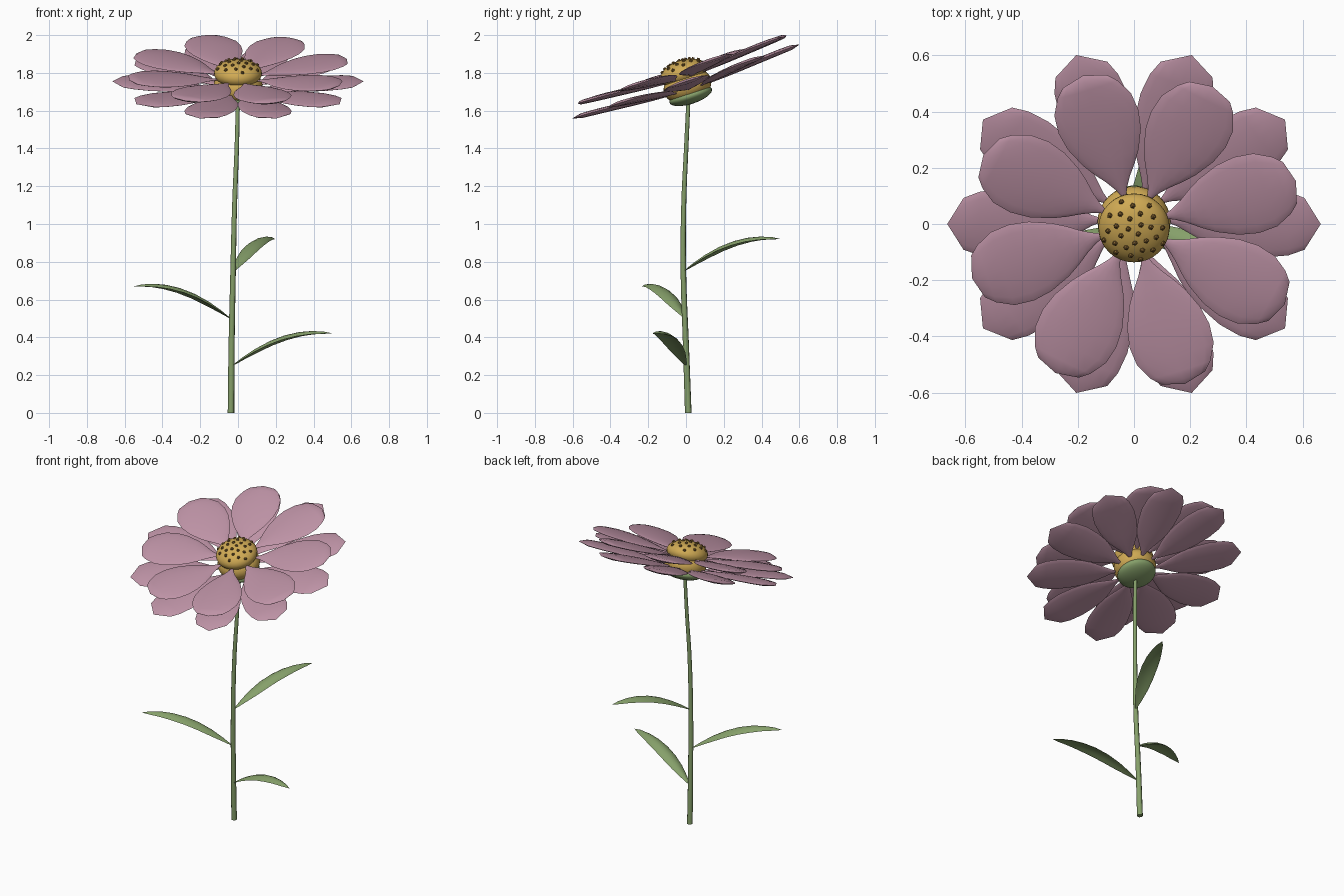
import bpy, bmesh, math
from mathutils import Matrix, Vector

if "Cube" in bpy.data.objects:
    bpy.data.objects.remove(bpy.data.objects["Cube"])


def material(name, rgb):
    m = bpy.data.materials.new(name)
    m.diffuse_color = [(c / 255 / 12.92) if c < 11 else ((c / 255 + 0.055) / 1.055) ** 2.4 for c in rgb] + [1]
    m.use_nodes = True
    m.node_tree.nodes["Principled BSDF"].inputs["Base Color"].default_value = m.diffuse_color
    return m


PINK = material("dusty_pink", (190, 147, 166))
GREEN = material("leaf_green", (134, 160, 106))
GOLD = material("gold", (208, 170, 84))
BROWN = material("seed_brown", (130, 98, 48))


def add_object(name, bm, mat, angle):
    """Turn a bmesh into a smooth-shaded object."""
    bmesh.ops.recalc_face_normals(bm, faces=bm.faces)
    me = bpy.data.meshes.new(name)
    bm.to_mesh(me)
    bm.free()
    me.materials.append(mat)
    ob = bpy.data.objects.new(name, me)
    bpy.context.collection.objects.link(ob)
    bpy.ops.object.select_all(action='DESELECT')
    ob.select_set(True)
    bpy.context.view_layer.objects.active = ob
    bpy.ops.object.shade_smooth_by_angle(angle=math.radians(angle))
    return ob


def blade(name, stations, thick, matrix, mat, fold=0.0):
    """Lens-shaped blade along +x; stations are (x, z, half width)."""
    bm = bmesh.new()
    wmax = max(s[2] for s in stations)
    us = [-1, -0.93, -0.78, -0.4, 0, 0.4, 0.78, 0.93, 1]
    for side in (1, -1):
        rows = []
        for x, z, w in stations:
            rows.append([bm.verts.new((x, w * u, z + fold * u * u * w
                                       + side * thick * (1 - u * u) ** 0.7 * math.sqrt(w / wmax))) for u in us])
        for a, b in zip(rows, rows[1:]):
            for i in range(len(us) - 1):
                bm.faces.new((a[i], b[i], b[i + 1], a[i + 1]))
    bmesh.ops.remove_doubles(bm, verts=bm.verts, dist=0.0002)
    bm.transform(matrix)
    return add_object(name, bm, mat, 38)


# Flower head frame, tipped toward the front
HEAD = Matrix.Translation((0, 0, 1.755)) @ Matrix.Rotation(math.radians(18), 4, 'X')

# Two rings of petals, slightly cupped so the roots sit lower than the tips
LOWER = [(.11, .005), (.15, .02), (.2, .048), (.25, .077), (.3, .1), (.38, .119), (.47, .128),
         (.55, .119), (.607, .097), (.665, 0)]
UPPER = [(.11, .005), (.15, .022), (.185, .043), (.23, .076), (.275, .104), (.35, .136), (.42, .149),
         (.49, .143), (.55, .112), (.582, .082), (.605, 0)]
for ring, outline, count, start, height in (("lower", LOWER, 10, 0, 0), ("upper", UPPER, 8, 17.5, 0.066)):
    tip = outline[-1][0]
    shape = [(x, -0.045 * ((tip - x) / (tip - 0.11)) ** 1.4, w) for x, w in outline]
    for i in range(count):
        turn = Matrix.Rotation(math.radians(start) + math.tau * i / count, 4, 'Z')
        blade(f"{ring}_petal_{i + 1}", shape, 0.015,
              HEAD @ Matrix.Translation((0, 0, height)) @ turn, PINK)


def ball(name, height, radius, half_height, mat):
    bm = bmesh.new()
    bmesh.ops.create_uvsphere(bm, u_segments=32, v_segments=16, radius=1)
    bm.transform(HEAD @ Matrix.Translation((0, 0, height)) @ Matrix.Diagonal((radius, radius, half_height, 1)))
    return add_object(name, bm, mat, 40)


# Green cup, golden core and dome
DOME_Z, DOME_R, DOME_H = 0.045, 0.127, 0.07
ball("calyx", -0.08, 0.118, 0.043, GREEN)
ball("core", -0.025, 0.13, 0.09, GOLD)
ball("dome", DOME_Z, DOME_R, DOME_H, GOLD)

# Seeds spiralling over the dome
seeds = bmesh.new()
N = 28
for i in range(N):
    r = 0.92 * math.sqrt((i + 0.5) / N)
    a = i * math.radians(137.508)
    pos = Vector((DOME_R * r * math.cos(a), DOME_R * r * math.sin(a), DOME_Z + DOME_H * math.sqrt(1 - r * r)))
    bmesh.ops.create_icosphere(seeds, subdivisions=1, radius=0.0105, matrix=HEAD @ Matrix.Translation(pos))
add_object("seeds", seeds, BROWN, 30)

# Gently bent, tapering stem
path = [(-.037, .012, 0, .018), (-.034, .0, .35, .0165), (-.026, -.014, .75, .015),
        (-.018, -.012, 1.1, .0135), (-.006, .002, 1.42, .012), (.0, .014, 1.68, .011)]
cu = bpy.data.curves.new("stem", 'CURVE')
cu.dimensions = '3D'
cu.bevel_depth = 1
cu.bevel_resolution = 2
cu.use_fill_caps = True
cu.resolution_u = 5
sp = cu.splines.new('BEZIER')
sp.bezier_points.add(len(path) - 1)
for p, (x, y, z, r) in zip(sp.bezier_points, path):
    p.co = (x, y, z)
    p.radius = r
    p.handle_left_type = p.handle_right_type = 'AUTO'
stem = bpy.data.objects.new("stem", cu)
bpy.context.collection.objects.link(stem)
bpy.ops.object.select_all(action='DESELECT')
stem.select_set(True)
bpy.context.view_layer.objects.active = stem
bpy.ops.object.convert(target='MESH')
stem = bpy.context.view_layer.objects.active
stem.data.materials.clear()
stem.data.materials.append(GREEN)
bpy.ops.object.shade_smooth_by_angle(angle=math.radians(50))

# Arching leaves with drooping edges: base position and heading
LEAF = [(0, 0, .003), (.06, .040, .022), (.13, .082, .039), (.21, .122, .048), (.29, .151, .049),
        (.37, .169, .044), (.44, .176, .033), (.51, .175, .018), (.56, .17, 0)]
for i, (x, y, z, heading) in enumerate(((-.03, .0, .25, -18), (-.04, -.005, .5, 204), (-.022, -.012, .75, 67))):
    blade(f"leaf_{i + 1}", LEAF, 0.009,
          Matrix.Translation((x, y, z)) @ Matrix.Rotation(math.radians(heading), 4, 'Z'), GREEN, -0.3)
